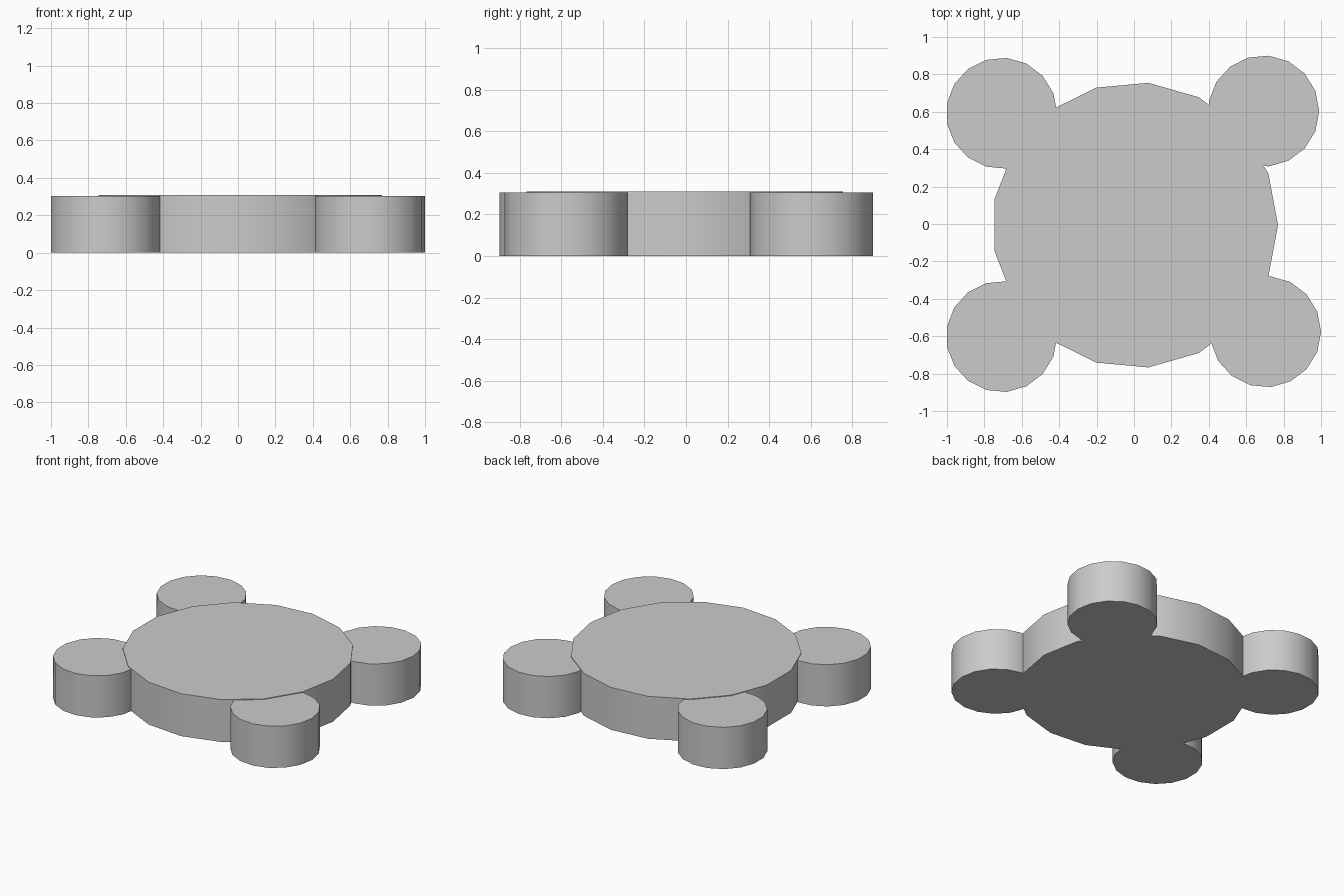
import bpy
from math import pi, radians

if "Cube" in bpy.data.objects:
    bpy.data.objects.remove(bpy.data.objects["Cube"])

SIDES = 17


def disc(name, x, y, radius, height):
    # Cylinder standing on z = 0 with its first corner pointing along +x
    bpy.ops.mesh.primitive_cylinder_add(vertices=SIDES, radius=radius, depth=height,
                                        location=(x, y, height / 2),
                                        rotation=(0, 0, -pi / 2))
    ob = bpy.context.object
    ob.name = name
    bpy.ops.object.transform_apply(location=False, rotation=True, scale=True)
    bpy.ops.object.shade_smooth_by_angle(angle=radians(30))
    return ob


# Central body
disc("body", 0.006, -0.006, 0.764, 0.309)

# Four corner lobes
for name, x, y in (("front_right_lobe", 0.703, -0.576),
                   ("front_left_lobe", -0.708, -0.602),
                   ("back_left_lobe", -0.708, 0.592),
                   ("back_right_lobe", 0.693, 0.604)):
    disc(name, x, y, 0.297, 0.304)
